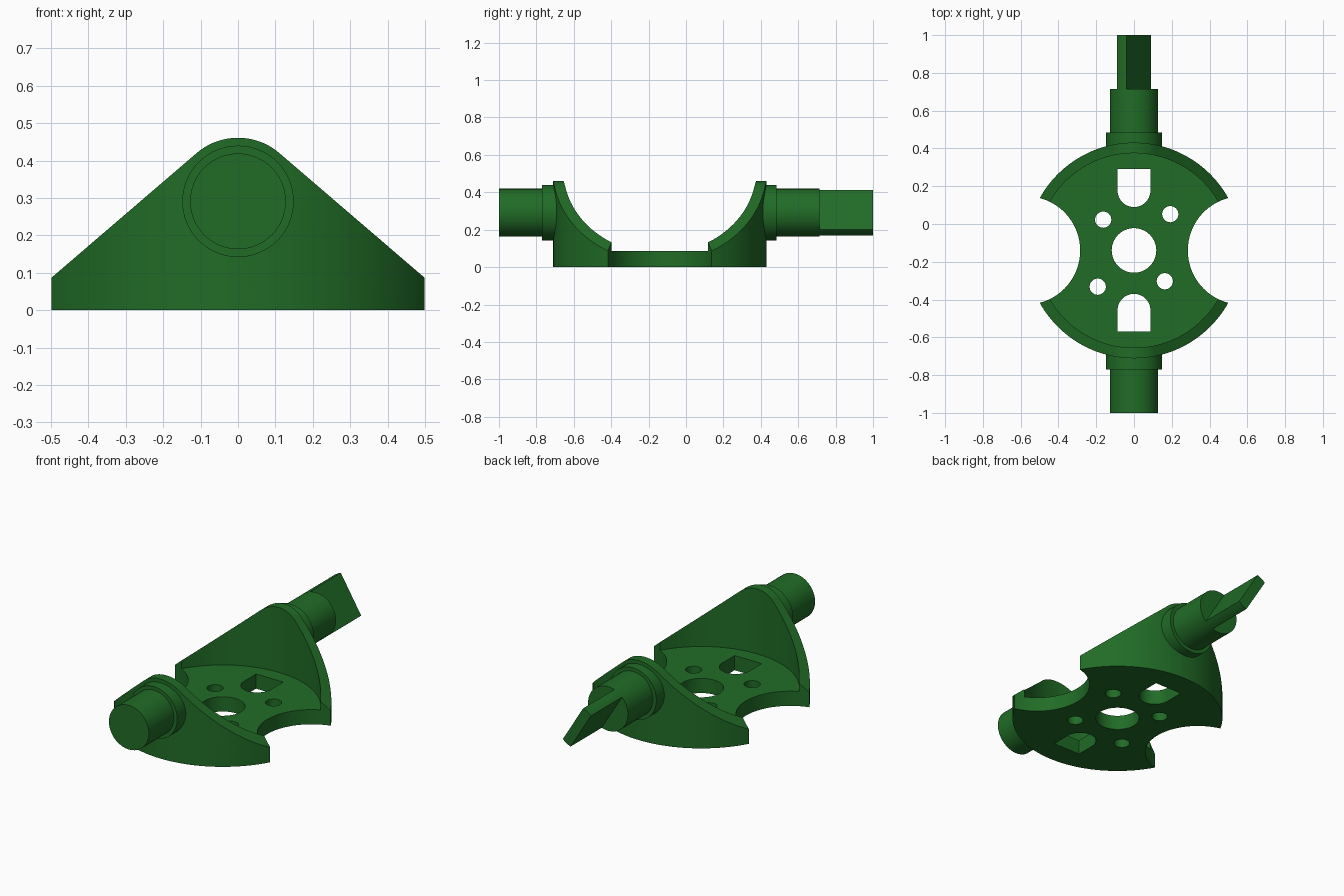
import bpy, bmesh
from math import cos, sin, pi, radians

if "Cube" in bpy.data.objects:
    bpy.data.objects.remove(bpy.data.objects["Cube"])

CY = -0.14      # centre of the cup in y
PZ = 0.291      # height of the pin axis
green = bpy.data.materials.new("green")
green.diffuse_color = (0.015, 0.15, 0.02, 1)
green.use_nodes = True
green.node_tree.nodes["Principled BSDF"].inputs["Base Color"].default_value = green.diffuse_color


def arc(cx, cy, r, a0=0, a1=360, n=64):
    full = a1 - a0 == 360
    steps = n if full else n + 1
    return [(cx + r * cos(radians(a0 + (a1 - a0) * i / n)),
             cy + r * sin(radians(a0 + (a1 - a0) * i / n))) for i in range(steps)]


def prism(name, pts, lo, hi, axis="z"):
    """Extrude a 2D outline along z (xy outline) or y (xz outline)."""
    bm = bmesh.new()
    place = (lambda p, h: (p[0], p[1], h)) if axis == "z" else (lambda p, h: (p[0], h, p[1]))
    rings = [[bm.verts.new(place(p, h)) for p in pts] for h in (lo, hi)]
    for ring in rings:
        bm.faces.new(ring)
    for i in range(len(pts)):
        j = (i + 1) % len(pts)
        bm.faces.new((rings[0][i], rings[0][j], rings[1][j], rings[1][i]))
    return finish(name, bm)


def lathe_y(name, profile, n=64):
    """Solid of revolution about the pin axis from (y, radius) pairs."""
    bm = bmesh.new()
    rings = [[bm.verts.new((x, y, z)) for x, z in arc(0, PZ, r, n=n)] for y, r in profile]
    bm.faces.new(rings[0])
    bm.faces.new(rings[-1])
    for a, b in zip(rings, rings[1:]):
        for i in range(n):
            j = (i + 1) % n
            bm.faces.new((a[i], a[j], b[j], b[i]))
    return finish(name, bm)


def finish(name, bm):
    bmesh.ops.recalc_face_normals(bm, faces=bm.faces)
    me = bpy.data.meshes.new(name)
    bm.to_mesh(me)
    bm.free()
    me.materials.append(green)
    ob = bpy.data.objects.new(name, me)
    bpy.context.collection.objects.link(ob)
    return ob


def boolean(ob, cutter, op="DIFFERENCE"):
    mod = ob.modifiers.new("cut", "BOOLEAN")
    mod.operation, mod.object, mod.solver = op, cutter, "EXACT"
    bpy.context.view_layer.update()
    me = bpy.data.meshes.new_from_object(ob.evaluated_get(bpy.context.evaluated_depsgraph_get()))
    ob.modifiers.clear()
    ob.data = me
    bpy.data.objects.remove(cutter)


# Cup: round floor with a thin wall
cup = prism("cup_body", arc(0, CY, 0.571, n=128), 0, 0.6)
boolean(cup, prism("cavity", arc(0, CY, 0.515, n=128), 0.085, 0.8))

# Wall silhouette: sloped sides meeting a rounded top
outline = [(-0.6, -0.1), (0.6, -0.1), (0.6, 0)] + arc(0, PZ, 0.17, 49.3, 130.7, 24) + [(-0.6, 0)]
boolean(cup, prism("silhouette", outline, -1, 1, "y"), "INTERSECT")

# Side notches
for s in (-1, 1):
    boolean(cup, prism("notch", arc(s * 0.5716, CY, 0.2866, n=96), -0.2, 0.8))

# Floor holes: centre bore, four screw holes, two D-shaped slots
boolean(cup, prism("bore", arc(0, CY, 0.118), -0.2, 0.2))
for x, y in ((-0.163, 0.163), (0.192, 0.192), (-0.192, -0.192), (0.163, -0.163)):
    boolean(cup, prism("screw_hole", arc(x, CY + y, 0.043, n=32), -0.2, 0.2))
for s in (-1, 1):
    slot = [(x, CY + s * y) for x, y in
            arc(0, 0.317, 0.087, 180, 360, 32) + [(0.087, 0.43), (-0.087, 0.43)]]
    boolean(cup, prism("slot", slot, -0.2, 0.2))

# Stepped pins, starting inside the wall
front = lathe_y("front_pin", [(-0.67, 0.149), (-0.77, 0.149), (-0.77, 0.128), (-1.0, 0.128)])
back = lathe_y("back_pin", [(0.39, 0.149), (0.485, 0.149), (0.485, 0.128), (0.715, 0.128)])

# Tilted flat drive tab left from the pin's round section
tilt, half = 121.5, 13.2
tab_outline = arc(0, PZ, 0.128, tilt - half, tilt + half, 10) + \
    arc(0, PZ, 0.128, tilt + 180 - half, tilt + 180 + half, 10)
tab = prism("drive_tab", tab_outline, 0.70, 1.0, "y")

# Smooth curved walls, keep edges sharp
for ob in (cup, front, back, tab):
    bpy.ops.object.select_all(action="DESELECT")
    ob.select_set(True)
    bpy.context.view_layer.objects.active = ob
    bpy.ops.object.shade_smooth_by_angle(angle=radians(30))
